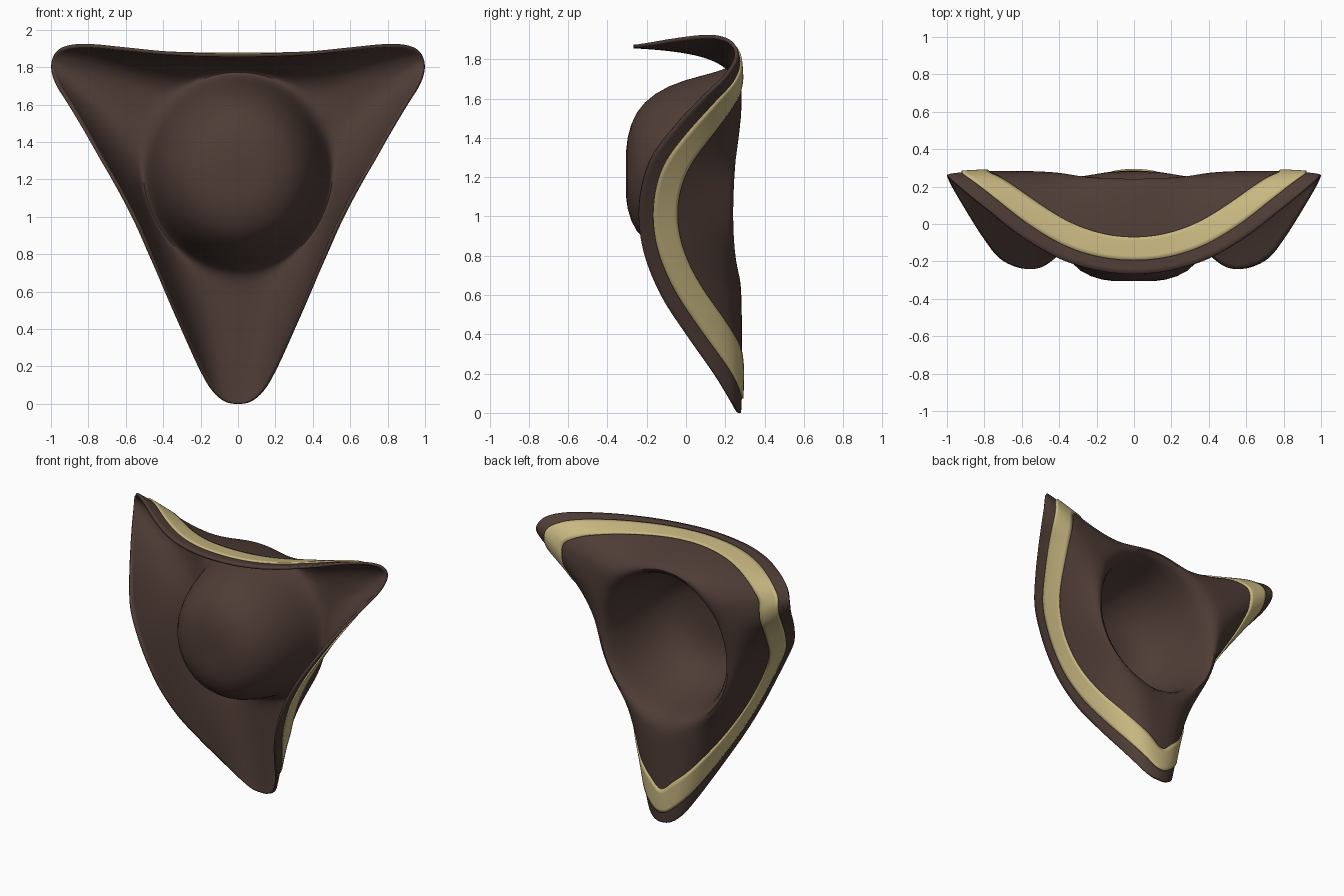
import bpy, bmesh, math
from mathutils import Vector

if "Cube" in bpy.data.objects:
    bpy.data.objects.remove(bpy.data.objects["Cube"])

CZ = 1.24          # height of the crown centre
N_SUB = 7          # spline steps between edge keys
T_STEPS = 26       # rings on the brim


def material(name, col):
    m = bpy.data.materials.new(name)
    m.diffuse_color = (*col, 1)
    m.use_nodes = True
    m.node_tree.nodes["Principled BSDF"].inputs["Base Color"].default_value = m.diffuse_color
    return m


brown = material("dark_brown_felt", (0.078, 0.046, 0.037))
gold = material("pale_gold_trim", (0.58, 0.475, 0.22))

# right half of the brim edge, from top middle round to the bottom tip
half = [(0, -.268, 1.856), (.2, -.248, 1.858), (.4, -.185, 1.868), (.6, -.07, 1.888),
        (.78, .07, 1.906), (.89, .158, 1.904), (.965, .222, 1.878), (.993, .247, 1.82),
        (.965, .197, 1.725), (.89, .075, 1.605), (.8, -.065, 1.455), (.712, -.178, 1.3),
        (.618, -.23, 1.14), (.53, -.24, .97), (.452, -.207, .79), (.37, -.125, .595),
        (.285, 0, .4), (.195, .14, .2), (.128, .215, .078), (.065, .25, .016)]
keys = half + [(0, .262, 0.001)] + [(-x, y, z) for x, y, z in reversed(half[1:])]
keys = [Vector(k) for k in keys]


def closed_spline(pts, sub):
    out, n = [], len(pts)
    for i in range(n):
        a, b, c, d = (pts[(i + k) % n] for k in (-1, 0, 1, 2))
        for s in range(sub):
            t = s / sub
            out.append(.5 * (2 * b + (c - a) * t + (2 * a - 5 * b + 4 * c - d) * t * t
                             + (3 * b - a - 3 * c + d) * t ** 3))
    return out


def smooth_loop(vals, width, passes):
    n = len(vals)
    for _ in range(passes):
        vals = [sum(vals[(i + k) % n] for k in range(-width, width + 1)) / (2 * width + 1)
                for i in range(n)]
    return vals


rim = closed_spline(keys, N_SUB)
COLS = len(rim)


def column(r):
    """Crown base point and control point of the brim section for one edge point."""
    dx, dz = r.x, r.z - CZ
    a = math.atan2(dz, dx)
    u = min(1, max(0, (math.hypot(dx, dz) - .58) / .6))
    s = math.sin(u * math.pi / 2)
    c = Vector((.5 * math.cos(a), .245 + .017 * s, CZ + .53 * math.sin(a)))
    ky = .36 * (1 - s) ** 1.5
    k = c.lerp(r, .76 + .06 * s)
    k.y = (c.y + .012) * (1 - ky) + r.y * ky
    return c, k


sections = [column(r) for r in rim]


def brim_point(i, t):
    c, k = sections[i]
    return (1 - t) ** 2 * c + 2 * t * (1 - t) * k + t * t * rim[i]


def grid_object(name, rings, mat, apex=None):
    """Skin closed rings, with an optional centre point; normals face the front."""
    bm = bmesh.new()
    vs = [[bm.verts.new(p) for p in ring] for ring in rings]
    for a, b in zip(vs, vs[1:]):
        for i in range(COLS):
            n = (i + 1) % COLS
            bm.faces.new((a[i], a[n], b[n], b[i]))
    if apex:
        top = bm.verts.new(apex)
        for i in range(COLS):
            bm.faces.new((top, vs[0][(i + 1) % COLS], vs[0][i]))
    bmesh.ops.recalc_face_normals(bm, faces=bm.faces)
    bm.normal_update()
    if sum(f.normal.y * f.calc_area() for f in bm.faces) > 0:
        bmesh.ops.reverse_faces(bm, faces=bm.faces)
    me = bpy.data.meshes.new(name)
    bm.to_mesh(me)
    bm.free()
    me.materials.append(mat)
    ob = bpy.data.objects.new(name, me)
    bpy.context.collection.objects.link(ob)
    return ob


def finish(ob, thickness, offset):
    so = ob.modifiers.new("thickness", 'SOLIDIFY')
    so.thickness, so.offset = thickness, offset
    bpy.ops.object.select_all(action='DESELECT')
    ob.select_set(True)
    bpy.context.view_layer.objects.active = ob
    bpy.ops.object.shade_smooth_by_angle(angle=math.radians(50))


# hat body: domed crown flowing into the three-cornered brim
profile = [(.1, -.306), (.22, -.305), (.34, -.297), (.46, -.279), (.57, -.25), (.66, -.21),
           (.74, -.155), (.805, -.09), (.86, -.01), (.9, .07), (.93, .14), (.95, .18),
           (.968, .215)]
rings = []
for f, y in profile:
    ring = []
    for c, k in sections:
        p = Vector((c.x * f, y, CZ - .03 * (1 - f) + (c.z - CZ) * f))
        p.y += (c.y - .245) * max(0, f - .6) / .4
        ring.append(p)
    rings.append(ring)
rings += [[brim_point(i, j / T_STEPS) for i in range(COLS)] for j in range(T_STEPS + 1)]

# soften the join between crown and brim
join = len(profile)
for _ in range(5):
    old = [list(r) for r in rings]
    for j in range(join - 3, join + 4):
        for i in range(COLS):
            rings[j][i] = (old[j - 1][i] + 2 * old[j][i] + old[j + 1][i]) / 4

hat = grid_object("hat_body", rings, brown, apex=Vector((0, -.306, CZ - .03)))
finish(hat, .018, -1)


# trim: band at constant distance from the edge, on the outside of the brim
def t_at_distance(i, dist):
    near = [rim[(i + k) % COLS] for k in range(-30, 31)]
    prev_t, prev_d = 1.0, 0.0
    for s in range(1, 51):
        t = 1 - s / 50
        p = brim_point(i, t)
        d = min((p - q).length for q in near)
        if d >= dist:
            return prev_t + (t - prev_t) * (dist - prev_d) / (d - prev_d)
        prev_t, prev_d = t, d
    return 0.0


inner = smooth_loop([t_at_distance(i, .197) for i in range(COLS)], 3, 3)
outer = smooth_loop([t_at_distance(i, .073) for i in range(COLS)], 2, 2)
band = [[brim_point(i, inner[i] + (outer[i] - inner[i]) * j / 6) for i in range(COLS)]
        for j in range(7)]
trim = grid_object("gold_trim", band, gold)
finish(trim, .012, -3.5)
